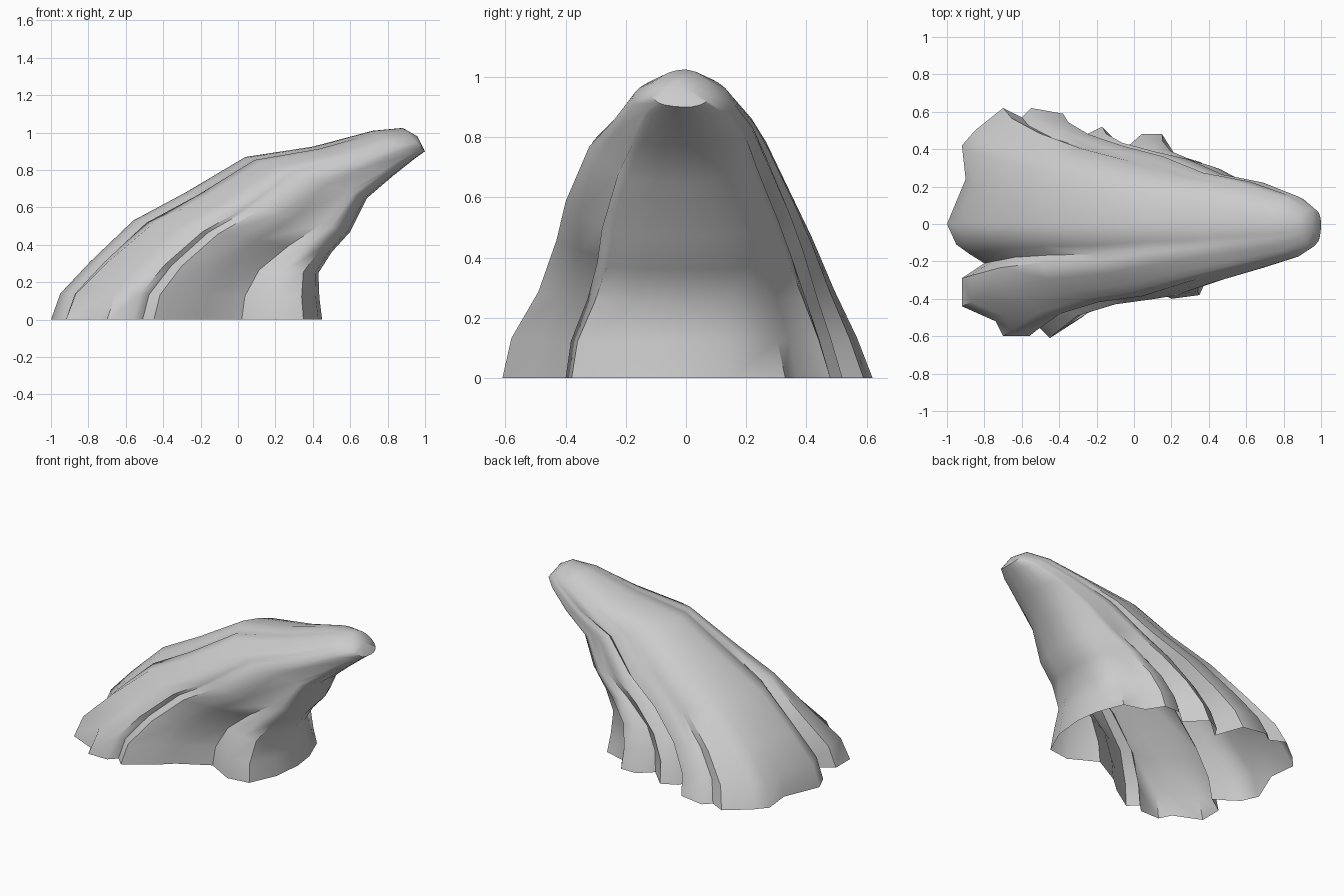
import bpy
import bmesh
import math
from mathutils import Vector

default_cube = bpy.data.objects.get("Cube")
if default_cube:
    bpy.data.objects.remove(default_cube, do_unlink=True)

# Footprint of the rock on the ground, counter-clockwise from the overhang side
footprint = [
    (.45, 0), (.43, .15), (.36, .33), (.22, .37), (.15, .48), (.04, .48),
    (-.05, .4), (-.17, .52), (-.27, .47), (-.31, .4), (-.38, .59),
    (-.55, .62), (-.6, .57), (-.7, .62), (-.85, .5), (-.92, .42),
    (-.9, .24), (-1, 0), (-.95, -.11), (-.88, -.16), (-.8, -.21),
    (-.92, -.29), (-.92, -.44), (-.74, -.52), (-.7, -.6), (-.56, -.6),
    (-.51, -.55), (-.45, -.61), (-.28, -.5), (-.18, -.41), (.02, -.3),
    (.2, -.4), (.35, -.38), (.43, -.2),
]

# Leaning sections: back x, back z, front x, front z, right width, left width,
# and how strongly the folds of the footprint still show
sections = [
    (-1, 0, .45, 0, .62, .62, 1),
    (-.95, .14, .435, .12, .59, .57, .95),
    (-.79, .31, .43, .25, .5, .5, .8),
    (-.56, .53, .5, .36, .44, .43, .55),
    (-.28, .68, .6, .47, .41, .37, .35),
    (.04, .87, .69, .65, .33, .28, .25),
    (.4, .925, .83, .77, .25, .23, .15),
    (.72, 1.01, .95, .865, .18, .15, .05),
    (.88, 1.025, 1, .9, .12, .08, 0),
]


def unit_footprint():
    """Footprint scaled so that both axes run from minus one to one."""
    back, front = sections[0][0], sections[0][2]
    width = sections[0][4]
    middle, half = (back + front) / 2, (front - back) / 2
    return [Vector(((x - middle) / half, y / width)) for x, y in footprint]


def section_point(folded, section):
    """Blend the folded outline into a smooth egg-shaped section."""
    back_x, back_z, front_x, front_z, right, left, fold = section
    angle = math.atan2(folded.y, folded.x)
    bulge = .22 * math.sin(angle) ** 2
    smooth = Vector((math.cos(angle) + bulge, math.sin(angle)))
    u, v = smooth.lerp(folded, fold)
    along = (u + 1) / 2
    width = left if v > 0 else right
    return Vector((back_x + (front_x - back_x) * along,
                   v * width,
                   back_z + (front_z - back_z) * along))


# Loft the sections, leaving the underside open
bm = bmesh.new()
outline = unit_footprint()
rings = [[bm.verts.new(section_point(p, s)) for p in outline] for s in sections]
count = len(outline)
for lower, upper in zip(rings, rings[1:]):
    for i in range(count):
        j = (i + 1) % count
        bm.faces.new((lower[i], lower[j], upper[j], upper[i]))

# Blunt tip
tip = bm.verts.new((.96, -.03, .98))
for i in range(count):
    bm.faces.new((rings[-1][i], rings[-1][(i + 1) % count], tip))

mesh = bpy.data.meshes.new("leaning_rock")
bm.to_mesh(mesh)
bm.free()
rock = bpy.data.objects.new("leaning_rock", mesh)
bpy.context.collection.objects.link(rock)

# Plain grey stone
stone = bpy.data.materials.new("grey_stone")
stone.use_nodes = True
grey = (.6, .6, .6, 1)
stone.diffuse_color = grey
stone.node_tree.nodes["Principled BSDF"].inputs["Base Color"].default_value = grey
mesh.materials.append(stone)

# Soft shading with only the hard folds kept sharp
bpy.context.view_layer.objects.active = rock
rock.select_set(True)
bpy.ops.object.shade_smooth_by_angle(angle=math.radians(50))
